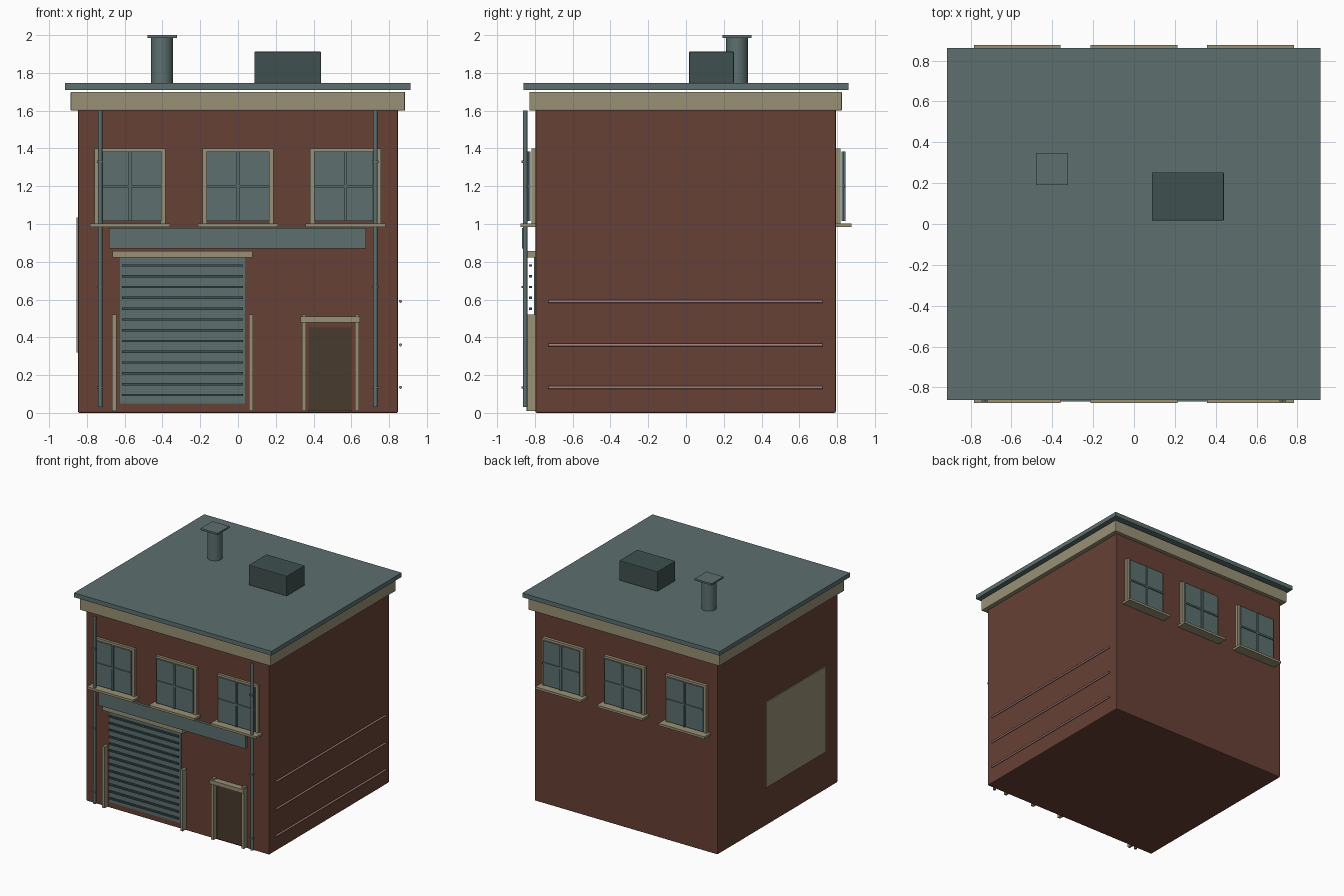
import bpy, math

if "Cube" in bpy.data.objects:
    bpy.data.objects.remove(bpy.data.objects["Cube"])


def mat(name, r, g, b):
    m = bpy.data.materials.new(name)
    lin = [((c / 255 + 0.055) / 1.055) ** 2.4 for c in (r, g, b)]
    m.diffuse_color = (*lin, 1)
    m.use_nodes = True
    m.node_tree.nodes["Principled BSDF"].inputs["Base Color"].default_value = m.diffuse_color
    return m


BRICK = mat("brick red", 103, 65, 53)
STONE = mat("sandstone", 153, 144, 117)
SLATE = mat("slate teal", 93, 111, 111)
DARK = mat("dark teal", 62, 80, 79)
DOOR = mat("dark brown", 72, 59, 45)
PINK = mat("dusty pink", 165, 125, 122)


def box(name, x, y, z, m, bevel=0):
    """Box from (min, max) ranges on each axis."""
    mid = [(a + b) / 2 for a, b in (x, y, z)]
    bpy.ops.mesh.primitive_cube_add(size=1, location=mid)
    o = bpy.context.object
    o.name = name
    o.scale = [abs(b - a) for a, b in (x, y, z)]
    bpy.ops.object.transform_apply(location=False, rotation=False, scale=True)
    o.data.materials.append(m)
    if bevel:
        mod = o.modifiers.new("soft edge", 'BEVEL')
        mod.width = bevel
        mod.segments = 2
    return o


def rod(name, centre, r, length, m, rot=(0, 0, 0), sides=12):
    bpy.ops.mesh.primitive_cylinder_add(vertices=sides, radius=r, depth=length,
                                        location=centre, rotation=rot)
    o = bpy.context.object
    o.name = name
    o.data.materials.append(m)
    bpy.ops.object.shade_smooth_by_angle(angle=math.radians(40))
    return o


# Main block, cornice and roof slab
box("brick_body", (-.847, .847), (-.797, .793), (0, 1.62), BRICK, .008)
box("cornice", (-.886, .884), (-.829, .825), (1.60, 1.70), STONE, .005)
box("roof_slab", (-.915, .912), (-.861, .861), (1.71, 1.746), SLATE)

# Rooftop chimney and vent box
rod("chimney", (-.402, .27, 1.865), .058, .245, SLATE, sides=24)
box("chimney_cap", (-.48, -.324), (.192, .348), (1.985, 2.0), SLATE)
box("roof_vent", (.087, .44), (.016, .253), (1.745, 1.913), DARK, .005)


def window(name, cx, s):
    """Window at cx; s = -1 on the front wall, 1 on the back."""
    def yr(a, b):
        return (s * a, s * b)
    for k in (-1, 1):
        box(name + "_jamb", (cx + k * .163, cx + k * .188), yr(.78, .818), (1.0, 1.40), STONE)
    box(name + "_head", (cx - .188, cx + .188), yr(.78, .818), (1.375, 1.40), STONE)
    box(name + "_sill", (cx - .212, cx + .212), yr(.78, .877), (.983, 1.002), STONE)
    box(name + "_glass", (cx - .168, cx + .168), yr(.824, .835), (1.015, 1.385), SLATE)
    box(name + "_mullion", (cx - .008, cx + .008), yr(.83, .845), (1.015, 1.385), SLATE)
    box(name + "_transom", (cx - .168, cx + .168), yr(.83, .843), (1.193, 1.207), SLATE)


for x in (-.572, 0, .57):
    window("front_window", x, -1)
    window("back_window", x, 1)

# Blank fascia board above the shutter
box("fascia_board", (-.682, .678), (-.868, -.845), (.87, .98), SLATE)

# Roller shutter with ribs and surround
box("shutter", (-.625, .037), (-.804, -.79), (.05, .825), SLATE)
for i in range(13):
    z = .095 + i * .0571
    box("shutter_rib", (-.615, .026), (-.831, -.815), (z - .006, z + .006), DARK)
box("shutter_lintel", (-.664, .076), (-.84, -.79), (.823, .857), STONE)
for x in (-.655, .069):
    box("shutter_jamb", (x - .011, x + .011), (-.845, -.79), (.01, .522), STONE)

# Side entrance door
box("entry_door", (.372, .602), (-.806, -.78), (.01, .455), DOOR, .004)
box("entry_lintel", (.332, .645), (-.848, -.79), (.478, .51), STONE)
for x in (.35, .63):
    box("entry_jamb", (x - .011, x + .011), (-.838, -.79), (.01, .522), STONE)

# Downpipes with brackets
for x in (-.73, .727):
    rod("downpipe", (x, -.852, .815), .012, 1.57, SLATE)
    for z in (.135, .667, 1.33):
        box("pipe_bracket", (x - .016, x + .016), (-.87, -.842), (z - .006, z + .006), SLATE)

# Horizontal rails on the right wall
for z in (.135, .36, .59):
    rod("wall_rail", (.86, -.003, z), .008, 1.45, PINK, (math.pi / 2, 0, 0), 10)

# Plain panel on the left wall
box("wall_panel", (-.855, -.846), (-.63, .16), (.32, 1.035), STONE)
